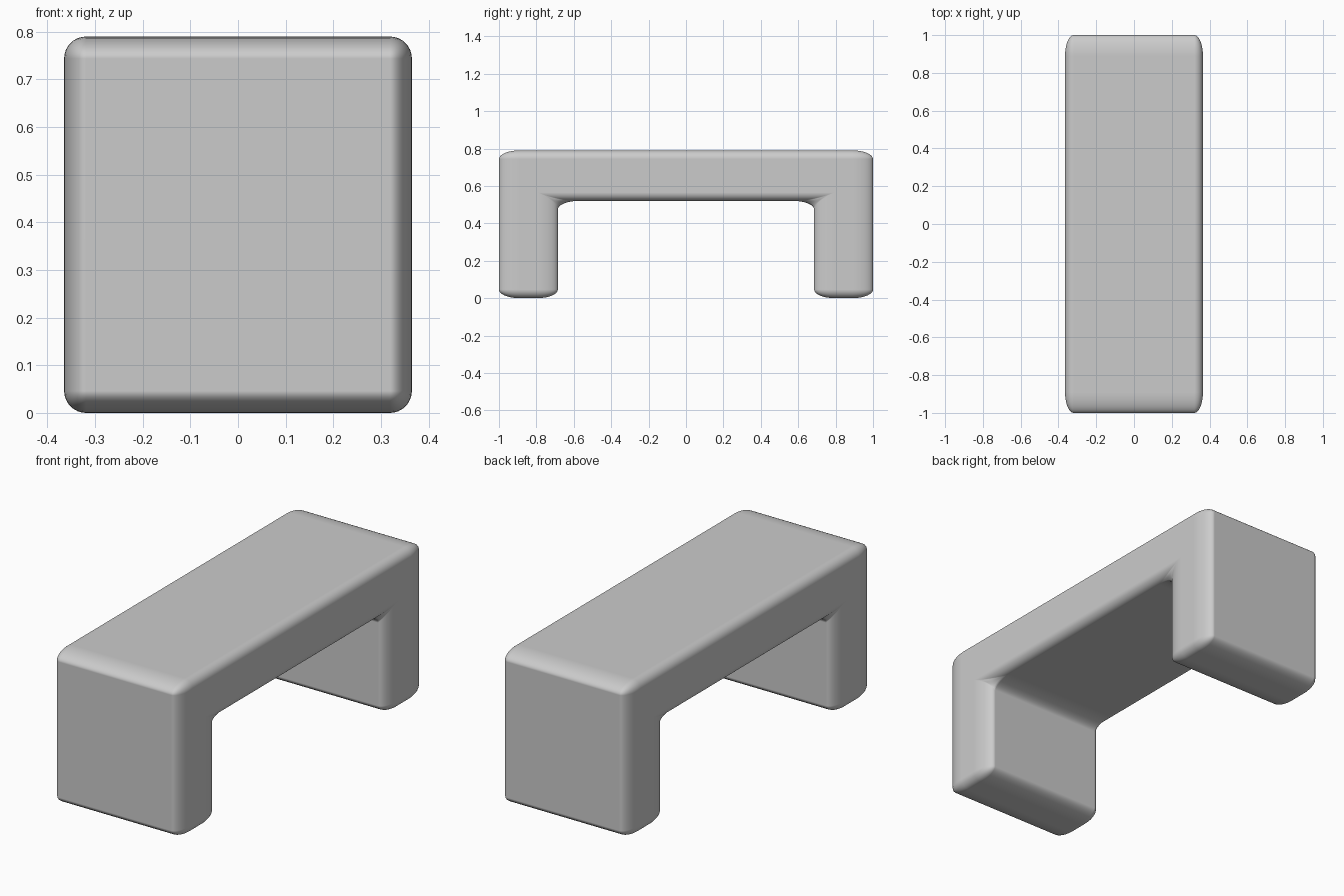
import bpy, bmesh

if "Cube" in bpy.data.objects:
    bpy.data.objects.remove(bpy.data.objects["Cube"])

STRETCH = 2.4            # rounding is wider along y than along x and z
HALF_X, HALF_Y, TOP = 0.365, 1.0, 0.79
INNER_Y, UNDER = 0.685, 0.52

# Bench side profile: two legs joined by a flat seat, right half then mirrored
half = [(INNER_Y, UNDER), (INNER_Y, 0), (HALF_Y, 0), (HALF_Y, TOP)]
profile = half + [(-y, z) for y, z in reversed(half)]

# Extrude the profile across the width
bm = bmesh.new()
face = bm.faces.new([bm.verts.new((-HALF_X, y / STRETCH, z)) for y, z in profile])
out = bmesh.ops.extrude_face_region(bm, geom=[face])
verts = [g for g in out["geom"] if isinstance(g, bmesh.types.BMVert)]
bmesh.ops.translate(bm, verts=verts, vec=(2 * HALF_X, 0, 0))
bmesh.ops.recalc_face_normals(bm, faces=bm.faces)
mesh = bpy.data.meshes.new("bench")
bm.to_mesh(mesh)
bm.free()

bench = bpy.data.objects.new("bench", mesh)
bpy.context.collection.objects.link(bench)
bench.scale.y = STRETCH
mesh.polygons.foreach_set("use_smooth", [True] * len(mesh.polygons))

# Soft rounded edges
bevel = bench.modifiers.new("rounded_edges", 'BEVEL')
bevel.width = 0.046
bevel.segments = 8
bevel.limit_method = 'ANGLE'
bevel.harden_normals = True
